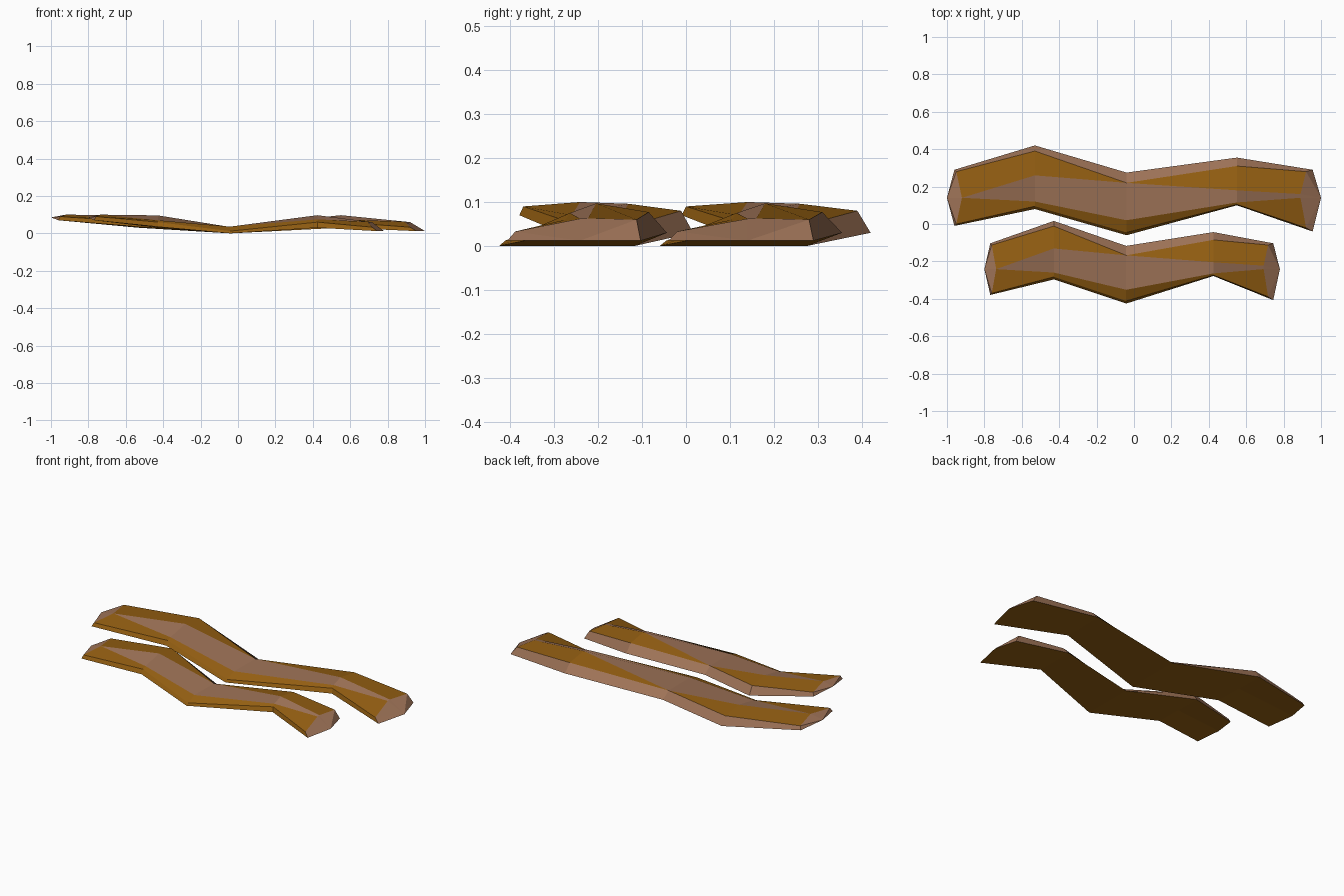
import bpy, bmesh

if "Cube" in bpy.data.objects:
    bpy.data.objects.remove(bpy.data.objects["Cube"])

def material(name, color):
    m = bpy.data.materials.new(name)
    m.diffuse_color = color
    m.use_nodes = True
    m.node_tree.nodes["Principled BSDF"].inputs["Base Color"].default_value = m.diffuse_color
    return m

lean = material("lean_brown", (0.30, 0.115, 0.006, 1))
fat = material("fat_pink", (0.34, 0.17, 0.095, 1))

# Stations along the strip: x of (rim, shoulder, crest, underside), then
# section points (y, z): front rim, front shoulder, stripe low, stripe high,
# back shoulder, back rim, underside centre
STATIONS = [
    ((-.96, -.95, -.92, -1.0),
     [(-.01, .07), (0, .09), (.14, .1), (.14, .1), (.28, .09), (.29, .07), (.14, .085)]),
    ((-.53,) * 4,
     [(.08, .035), (.095, .06), (.12, .07), (.26, .096), (.39, .08), (.42, .03), (.25, .033)]),
    ((-.04,) * 4,
     [(-.06, 0), (-.045, .012), (.02, .036), (.22, .034), (.22, .034), (.275, 0), (.1, 0)]),
    ((.55,) * 4,
     [(.10, .03), (.105, .06), (.115, .075), (.18, .097), (.31, .077), (.355, .03), (.22, .03)]),
    ((.955, .92, .89, 1.0),
     [(-.04, .012), (-.02, .033), (.14, .062), (.16, .063), (.28, .06), (.29, .012), (.14, .012)]),
]
X_KIND = (0, 1, 2, 2, 1, 0, 3)
ROW_MATERIAL = (0, 0, 1, 0, 1, 0, 0)   # stripes alternate across the top

def strip(name, sx, sy, ox, oy):
    bm = bmesh.new()
    rings = [[bm.verts.new((xs[k] * sx + ox, y * sy + oy, z))
              for k, (y, z) in zip(X_KIND, pts)] for xs, pts in STATIONS]
    # long stripes
    for a, b in zip(rings, rings[1:]):
        for i in range(7):
            j = (i + 1) % 7
            bm.faces.new((a[i], b[i], b[j], a[j])).material_index = ROW_MATERIAL[i]
    # slanted end caps, fanned from the tip
    for ring in (rings[0], rings[-1]):
        for i in range(5):
            bm.faces.new((ring[6], ring[i], ring[i + 1])).material_index = 1
    bmesh.ops.remove_doubles(bm, verts=bm.verts, dist=1e-5)
    bmesh.ops.recalc_face_normals(bm, faces=bm.faces)
    me = bpy.data.meshes.new(name)
    bm.to_mesh(me)
    bm.free()
    me.materials.append(lean)
    me.materials.append(fat)
    ob = bpy.data.objects.new(name, me)
    bpy.context.collection.objects.link(ob)

# Long strip at the back, shorter strip in front
strip("long_bacon_strip", 1, 1, 0, 0)
strip("short_bacon_strip", .79, .92, -.01, -.37)
